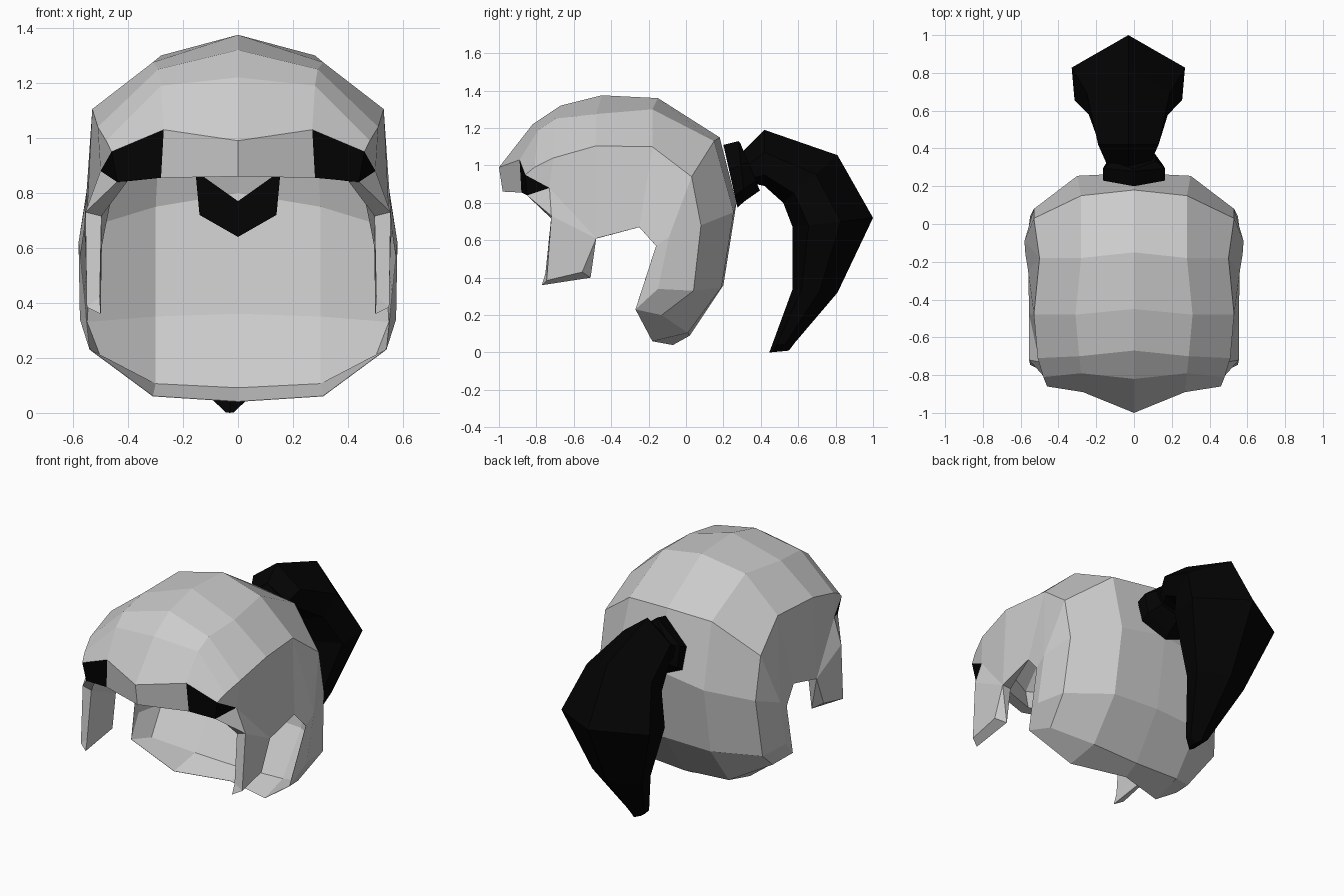
import bpy
import bmesh

cube = bpy.data.objects.get("Cube")
if cube:
    bpy.data.objects.remove(cube, do_unlink=True)


def make_material(name, value):
    mat = bpy.data.materials.new(name)
    mat.use_nodes = True
    colour = (value, value, value, 1)
    mat.diffuse_color = colour
    bsdf = mat.node_tree.nodes["Principled BSDF"]
    bsdf.inputs["Base Color"].default_value = colour
    bsdf.inputs["Roughness"].default_value = 0.8
    return mat


grey = make_material("light grey hair", 0.6)
black = make_material("black hair", 0.001)


def finish(name, bm, materials):
    """Weld, orient and link a flat shaded mesh."""
    bmesh.ops.remove_doubles(bm, verts=bm.verts, dist=0.0005)
    bmesh.ops.recalc_face_normals(bm, faces=bm.faces)
    mesh = bpy.data.meshes.new(name)
    bm.to_mesh(mesh)
    bm.free()
    for mat in materials:
        mesh.materials.append(mat)
    obj = bpy.data.objects.new(name, mesh)
    bpy.context.collection.objects.link(obj)
    return obj


# Hair cap: three lines running from the fringe, over the crown, to the nape
centre = [(0, y, z) for y, z in (
    (-.98, .86), (-1, .99), (-.82, 1.22), (-.67, 1.32), (-.45, 1.375), (-.15, 1.36),
    (.18, 1.15), (.27, .8), (.2, .36), (.02, .09), (-.07, .04))]
middle = [(.28, -.88, .855), (.27, -.89, 1.03), (.28, -.79, 1.19), (.29, -.7, 1.25),
          (.31, -.48, 1.275), (.28, -.18, 1.3), (.28, .15, 1.13), (.3, .255, .75),
          (.3, .19, .35), (.3, .01, .105), (.31, -.18, .06)]
crease = [(.44, -.85, .84), (.46, -.86, .95), (.48, -.81, .99), (.51, -.71, 1.04),
          (.53, -.48, 1.105), (.5, -.18, 1.1), (.53, .03, .94), (.53, .08, .68),
          (.55, .04, .33), (.5, -.13, .2), (.54, -.27, .23)]

# Points around the side strand and the ear opening
temple = (.5, -.73, .88)
strand_top = (.555, -.72, .73)
strand_front = (.55, -.745, .385)
strand_back = (.55, -.555, .43)
tip_front = (.5, -.77, .36)
tip_back = (.5, -.51, .4)
ear_front = (.555, -.48, .61)
ear_top = (.56, -.25, .67)
ear_back = (.575, -.16, .57)
side = (.58, -.09, .62)
side_low = (.575, -.15, .34)

fringe, brow, hairline, front, top, back, upper, mid, low, under, nape = crease
panels = [
    (fringe, temple, strand_top),
    (brow, hairline, front, temple),
    (temple, front, top, ear_front),
    (temple, ear_front, strand_top),
    (strand_top, ear_front, strand_back, strand_front),
    (strand_front, strand_back, tip_back, tip_front),
    (strand_back, ear_front, tip_back),
    (top, back, ear_top, ear_front),
    (back, upper, side),
    (back, side, ear_back, ear_top),
    (upper, mid, side),
    (mid, low, side_low, side),
    (side, side_low, nape, ear_back),
    (low, under, nape, side_low),
]
for a, b, first in ((centre, middle, 0), (middle, crease, 1)):
    for i in range(first, len(a) - 1):
        panels.append((a[i], b[i], b[i + 1], a[i + 1]))

# Dark patches at the ends of the fringe
dark_panels = [(middle[0], fringe, brow, middle[1]), (fringe, temple, brow)]

bm = bmesh.new()
for sign in (1, -1):
    for group, index in ((panels, 0), (dark_panels, 1)):
        for points in group:
            face = bm.faces.new([bm.verts.new((sign * x, y, z)) for x, y, z in points])
            face.material_index = index
cap = finish("hair_cap", bm, [grey, black])

# Thick fringe and strands, thin strand tips and shell behind the ears
weights = cap.vertex_groups.new(name="thick_front")
for v in cap.data.vertices:
    x, y, z = v.co
    thin = y > -.3 or (abs(x) < .51 and z < .5)
    weights.add([v.index], 0.03 if thin else 1, "REPLACE")
thick = cap.modifiers.new("thickness", "SOLIDIFY")
thick.thickness = 0.06
thick.offset = -1
thick.vertex_group = weights.name


def loft(name, sections, shift=0):
    """Six sided loft; each section is outer (y, z), inner (y, z), half width."""
    bm = bmesh.new()
    rings = []
    for outer, inner, half in sections:
        def at(x, t):
            y, z = [o + (i - o) * t for o, i in zip(outer, inner)]
            return bm.verts.new((shift + x * half, y, z))
        rings.append([at(0, 0), at(1, .4), at(.95, .8), at(0, 1), at(-.95, .8), at(-1, .4)])
    for a, b in zip(rings, rings[1:]):
        for i in range(6):
            j = (i + 1) % 6
            bm.faces.new((a[i], a[j], b[j], b[i]))
    bm.faces.new(rings[0])
    bm.faces.new(rings[-1])
    return finish(name, bm, [black])


# Band and curved ponytail
loft("hair_band", [
    ((.2, 1.11), (.275, .775), .165),
    ((.28, 1.13), (.315, .81), .165),
    ((.29, 1.12), (.395, .866), .115),
])
loft("ponytail", [
    ((.25, 1.04), (.34, .9), .11),
    ((.3, 1.07), (.375, .9), .12),
    ((.42, 1.19), (.42, .89), .16),
    ((.81, 1.055), (.52, .8), .22),
    ((1, .72), (.57, .67), .3),
    ((.81, .32), (.57, .34), .17),
    ((.58, .05), (.46, .04), .06),
    ((.55, .01), (.445, 0), .015),
], shift=-.03)

# V shaped end of the band inside the cap
bm = bmesh.new()
outline = [(0, .64), (.14, .72), (.155, .88), (0, .77), (-.155, .88), (-.14, .72)]
face = bm.faces.new([bm.verts.new((x, .16, z)) for x, z in outline])
extruded = bmesh.ops.extrude_face_region(bm, geom=[face])
moved = [v for v in extruded["geom"] if isinstance(v, bmesh.types.BMVert)]
bmesh.ops.translate(bm, verts=moved, vec=(0, .07, 0))
finish("band_root", bm, [black])
